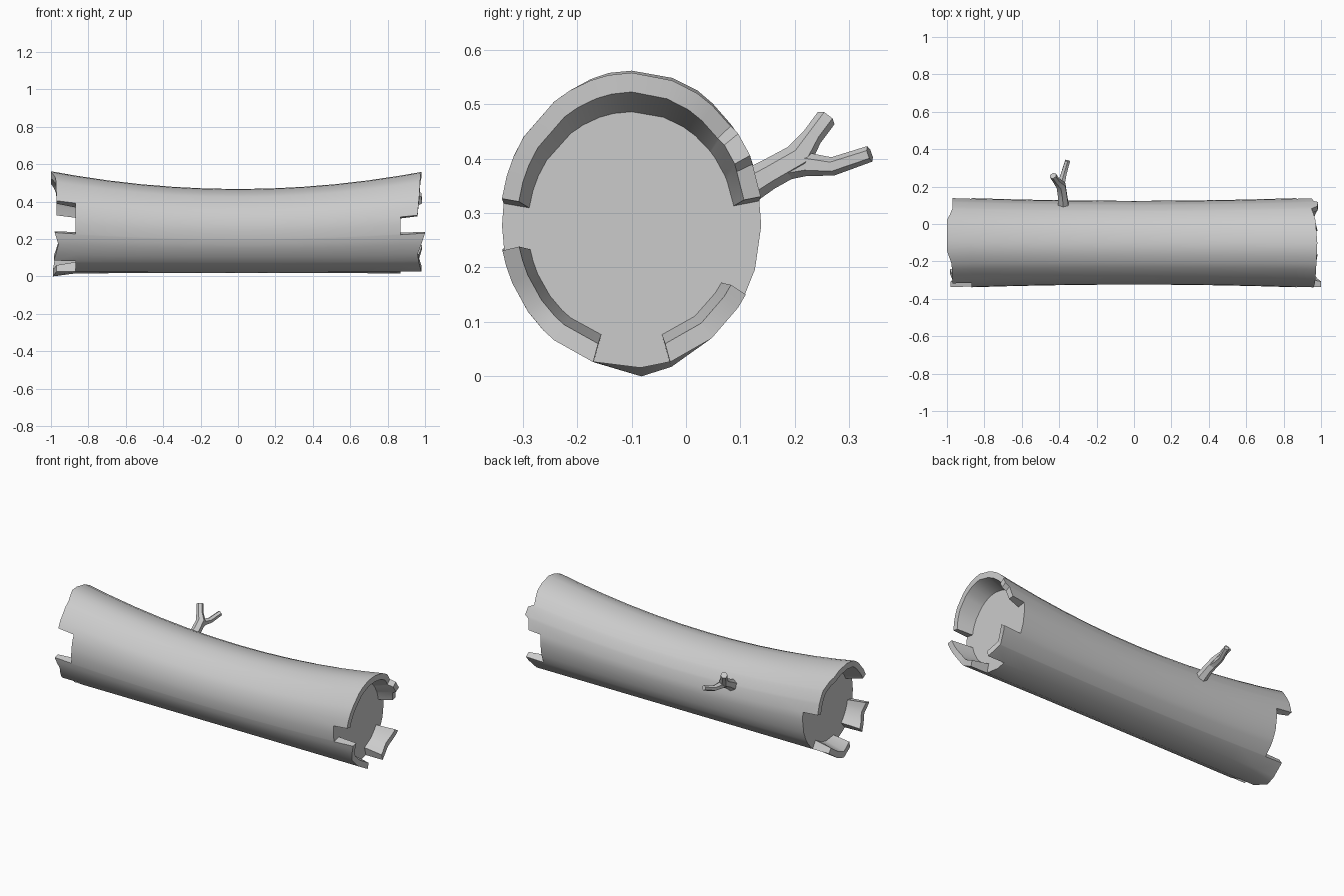
import bpy, bmesh
from math import cos, sin, pi, radians
from mathutils import Vector

if "Cube" in bpy.data.objects:
    bpy.data.objects.remove(bpy.data.objects["Cube"])

CY, CAP = -0.1, 0.87

# Broken rim: each splinter is a run of (angle, tip distance, flare); 0 deg = +y, 90 deg = up
RIGHT = [[(10, .95, 1), (23, .96, 1), (26, .985, 1), (36, .98, 1), (41, .95, 1), (60, .97, 1),
          (90, .98, 1), (145, .97, 1), (171, .96, 1)],
         [(192, 1.0, 1), (218, .96, 1), (253, .98, 1)],
         [(287, .98, 1), (308, .96, 1), (330, .985, 1)]]
LEFT = [[(10, .97, 1), (40, .97, 1), (52, .985, 1), (60, 1.0, 1), (100, 1.0, 1), (118, .975, 1), (154, .97, 1)],
        [(191, .98, 1), (205, .96, 1), (228, .985, 1)],
        [(253, .97, 1), (274, .99, 1.055), (307, .98, 1)]]


def skin(x, a, k=1.0):
    """Point on the sagging log surface; k scales the section."""
    top, bot = 0.467 + 0.095 * x * x, 0.018 - 0.004 * x * x
    ry, rz = 0.224 + 0.019 * x * x, (top - bot) / 2
    a = radians(a)
    return (x, CY + k * ry * cos(a), (top + bot) / 2 + k * rz * sin(a))


def tip(run, a):
    for p, q in zip(run, run[1:]):
        if p[0] <= a <= q[0]:
            t = (a - p[0]) / (q[0] - p[0])
            return p[1] + t * (q[1] - p[1]), p[2] + t * (q[2] - p[2])


def make_object(name, bm):
    bmesh.ops.remove_doubles(bm, verts=bm.verts, dist=1e-5)
    bmesh.ops.recalc_face_normals(bm, faces=bm.faces)
    me = bpy.data.meshes.new(name)
    bm.to_mesh(me)
    bm.free()
    ob = bpy.data.objects.new(name, me)
    bpy.context.collection.objects.link(ob)
    bpy.ops.object.select_all(action='DESELECT')
    ob.select_set(True)
    bpy.context.view_layer.objects.active = ob
    bpy.ops.object.shade_smooth_by_angle(angle=radians(32))
    return ob


# Hollow-ended log
bm = bmesh.new()


def face(*pts):
    bm.faces.new([bm.verts.new(p) for p in pts])


marks = {p[0] for run in RIGHT + LEFT for p in run}
marks |= {a for a in range(0, 360, 18) if all(abs(a - m) > 5 for m in marks)}
angles = sorted(marks)
columns = list(zip(angles, angles[1:] + [angles[0] + 360]))
xs = [-CAP + 2 * CAP * i / 10 for i in range(11)]
for a, b in columns:
    for x0, x1 in zip(xs, xs[1:]):
        face(skin(x0, a), skin(x1, a), skin(x1, b), skin(x0, b))

for s, runs in ((1, RIGHT), (-1, LEFT)):
    c = s * CAP
    # recessed end disc
    face(*[skin(c, a, 0.8) for a in angles])
    for a, b in columns:
        run = next((r for r in runs if r[0][0] <= a and b <= r[-1][0]), None)
        if run is None:
            # bare wall end in the gap
            face(skin(c, a), skin(c, b), skin(c, b, 0.8), skin(c, a, 0.8))
            continue
        (ta, fa), (tb, fb) = tip(run, a), tip(run, b)
        oa, ob_ = skin(s * ta, a, fa), skin(s * tb, b, fb)
        ia, ib = skin(s * ta, a, fa * 0.87), skin(s * tb, b, fb * 0.87)
        # splinter outside, inside and tip
        face(skin(c, a), skin(c, b), ob_, oa)
        face(skin(c, a, 0.8), ia, ib, skin(c, b, 0.8))
        face(oa, ob_, ib, ia)
        # splinter side walls
        if a == run[0][0]:
            face(skin(c, a), oa, ia, skin(c, a, 0.8))
        if b == run[-1][0]:
            face(skin(c, b), ob_, ib, skin(c, b, 0.8))
make_object("hollow_log", bm)


# Forked twig on the back
def twig(name, path, sides=6):
    bm = bmesh.new()
    pts = [Vector(p[:3]) for p in path]
    rings = []
    for i, p in enumerate(pts):
        d = (pts[min(i + 1, len(pts) - 1)] - pts[max(i - 1, 0)]).normalized()
        u = d.cross(Vector((1, 0, 0))).normalized()
        v = d.cross(u)
        r = path[i][3]
        rings.append([bm.verts.new(p + r * (u * cos(2 * pi * k / sides) + v * sin(2 * pi * k / sides)))
                      for k in range(sides)])
    for lo, hi in zip(rings, rings[1:]):
        for k in range(sides):
            n = (k + 1) % sides
            bm.faces.new((lo[k], lo[n], hi[n], hi[k]))
    bm.faces.new(rings[0])
    bm.faces.new(rings[-1])
    return make_object(name, bm)


twig("twig_stem", [(-.378, .09, .335, .034), (-.382, .15, .37, .028), (-.39, .205, .4, .028),
                   (-.415, .232, .44, .019), (-.433, .258, .475, .019)])
twig("twig_fork", [(-.385, .175, .385, .026), (-.388, .22, .39, .022), (-.375, .27, .386, .017),
                   (-.355, .338, .409, .015)])
